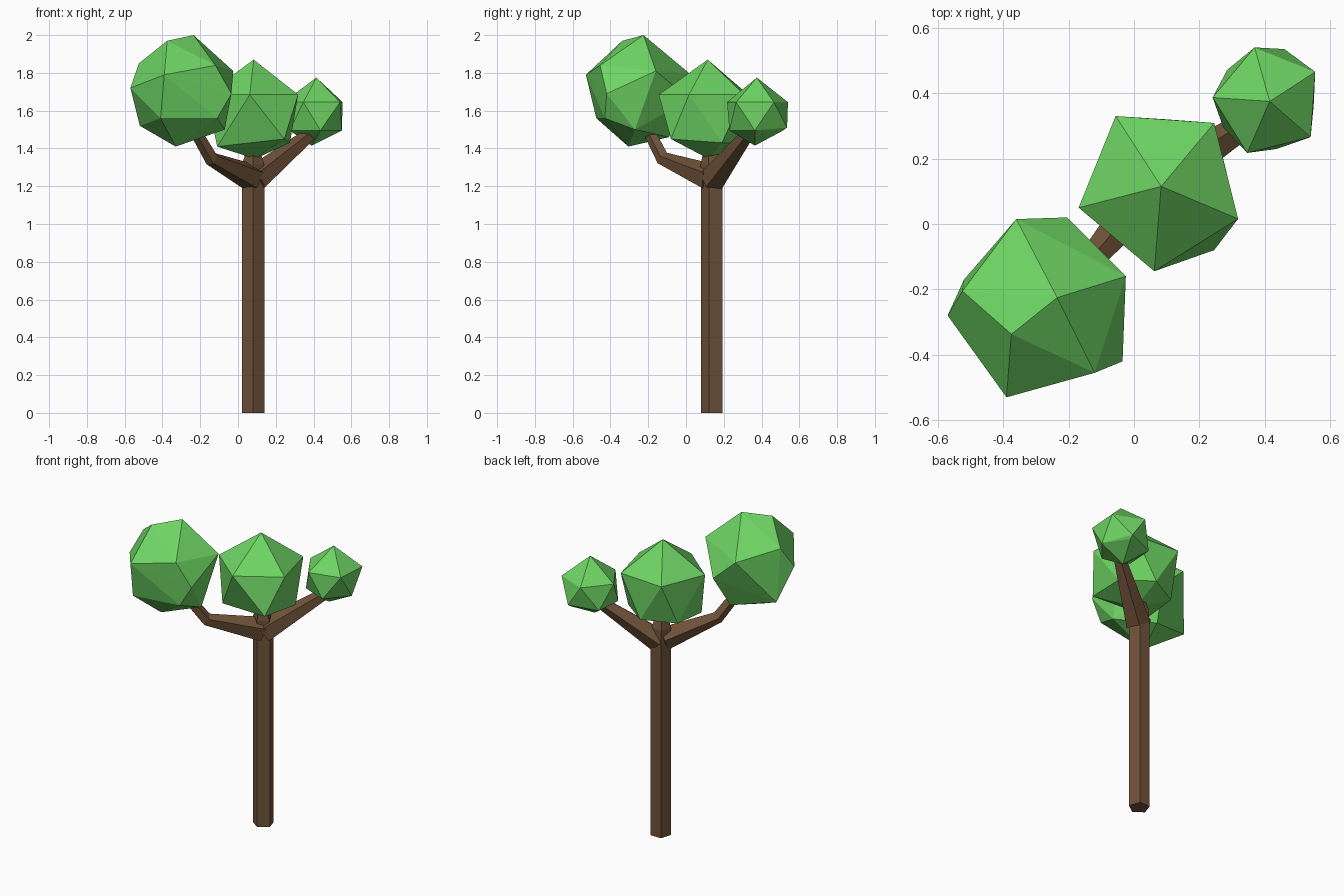
import bpy, bmesh, math
from mathutils import Vector

if "Cube" in bpy.data.objects:
    bpy.data.objects.remove(bpy.data.objects["Cube"])


def material(name, rgb):
    m = bpy.data.materials.new(name)
    m.diffuse_color = (*rgb, 1)
    m.use_nodes = True
    m.node_tree.nodes["Principled BSDF"].inputs["Base Color"].default_value = m.diffuse_color
    return m


BARK = material("bark_brown", (0.16, 0.085, 0.042))
LEAF = material("leaf_green", (0.155, 0.66, 0.126))


def finish(bm, name, mat):
    bmesh.ops.recalc_face_normals(bm, faces=bm.faces)
    me = bpy.data.meshes.new(name)
    bm.to_mesh(me)
    bm.free()
    me.materials.append(mat)
    ob = bpy.data.objects.new(name, me)
    bpy.context.collection.objects.link(ob)


def limb(name, path, sides=5):
    """Tapered low-poly limb swept along (x, y, z, radius) stations."""
    bm = bmesh.new()
    pts = [Vector(p[:3]) for p in path]
    rings = []
    for i, p in enumerate(pts):
        d = Vector()
        if i > 0:
            d += (p - pts[i - 1]).normalized()
        if i < len(pts) - 1:
            d += (pts[i + 1] - p).normalized()
        q = Vector((0, 0, 1)).rotation_difference(d.normalized())
        ring = []
        for k in range(sides):
            a = -math.pi / 2 + k * math.tau / sides
            ring.append(bm.verts.new(p + q @ (Vector((math.cos(a), math.sin(a), 0)) * path[i][3])))
        rings.append(ring)
    for a, b in zip(rings, rings[1:]):
        for k in range(sides):
            n = (k + 1) % sides
            bm.faces.new((a[k], a[n], b[n], b[k]))
    bm.faces.new(rings[0])
    bm.faces.new(rings[-1])
    finish(bm, name, BARK)


def ring_points(x, y, z, r, phase):
    return [(x + r * math.cos(math.radians(phase + 72 * k)),
             y + r * math.sin(math.radians(phase + 72 * k)), z) for k in range(5)]


def crown(name, points):
    """Faceted leaf clump: convex hull of a few corner points."""
    bm = bmesh.new()
    for p in points:
        bm.verts.new(p)
    res = bmesh.ops.convex_hull(bm, input=bm.verts)
    loose = [v for v in bm.verts if not v.link_faces]
    bmesh.ops.delete(bm, geom=loose, context='VERTS')
    finish(bm, name, LEAF)


# Trunk with short central stub, and two side branches
limb("trunk", [(0.08, 0.142, 0, 0.063), (0.08, 0.142, 1.19, 0.063),
               (0.08, 0.137, 1.32, 0.06), (0.08, 0.13, 1.40, 0.035)])
limb("left_branch", [(0.075, 0.13, 1.245, 0.075), (-0.14, -0.12, 1.345, 0.039),
                     (-0.235, -0.205, 1.51, 0.032)])
limb("right_branch", [(0.09, 0.14, 1.235, 0.075), (0.39, 0.33, 1.48, 0.036)])

# Middle crown
crown("middle_crown",
      [(0.083, 0.115, 1.87), (0.09, 0.12, 1.345)]
      + ring_points(0.08, 0.112, 1.685, 0.257, 50)
      + [(0.245, -0.08, 1.45), (-0.11, 0.0, 1.41), (0.275, 0.19, 1.43),
         (0.10, 0.32, 1.43), (-0.095, 0.22, 1.42)])

# Small right crown
crown("right_crown",
      [(0.415, 0.375, 1.775), (0.39, 0.365, 1.415)]
      + ring_points(0.41, 0.375, 1.645, 0.17, -40)
      + ring_points(0.40, 0.375, 1.495, 0.15, -4)
      + [(0.46, 0.535, 1.51)])

# Large left crown
crown("left_crown",
      [(-0.235, -0.225, 2.0), (-0.375, -0.337, 1.97),
       (-0.39, -0.53, 1.79), (-0.12, -0.455, 1.84), (-0.025, -0.16, 1.81),
       (-0.36, 0.015, 1.80), (-0.525, -0.205, 1.85), (-0.57, -0.28, 1.72),
       (-0.035, -0.42, 1.69), (-0.205, 0.02, 1.66),
       (-0.41, -0.475, 1.56), (-0.11, -0.43, 1.56), (-0.07, -0.27, 1.50),
       (-0.52, -0.17, 1.52), (-0.25, -0.09, 1.46), (-0.33, -0.305, 1.41)])
